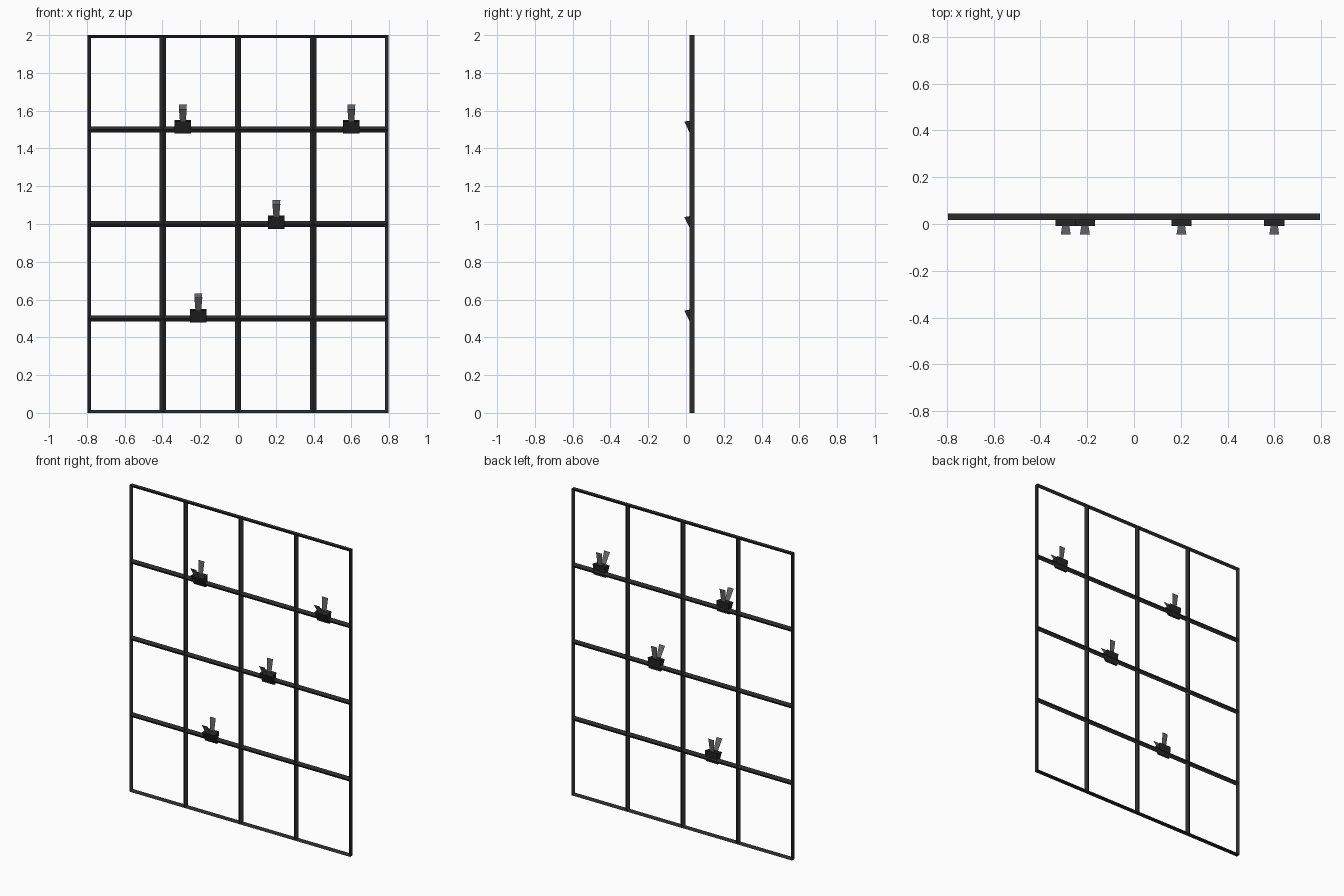
import bpy, bmesh

if "Cube" in bpy.data.objects:
    bpy.data.objects.remove(bpy.data.objects["Cube"])

def material(name, v):
    m = bpy.data.materials.new(name)
    m.diffuse_color = (v, v, v, 1)
    m.use_nodes = True
    m.node_tree.nodes["Principled BSDF"].inputs["Base Color"].default_value = m.diffuse_color
    return m

DARK = material("black_metal", 0.025)
BLACK = material("clip_black", 0.02)
GREY = material("grey_metal", 0.13)

def finish(bm, name, mat):
    bmesh.ops.remove_doubles(bm, verts=bm.verts, dist=1e-5)
    bmesh.ops.recalc_face_normals(bm, faces=bm.faces)
    me = bpy.data.meshes.new(name)
    bm.to_mesh(me)
    bm.free()
    me.materials.append(mat)
    ob = bpy.data.objects.new(name, me)
    bpy.context.collection.objects.link(ob)
    return ob

def quad(bm, *pts):
    bm.faces.new([bm.verts.new(p) for p in pts])

# Wire grid: diamond-section bars, made cell by cell
COLS, ROWS, CW, CH = 4, 4, 0.398, 0.5
YF, YM, YB, INSET = 0.018, 0.031, 0.044, 0.0165

def rect(x0, x1, z0, z1, y, i=0):
    return [(x0 + i, y, z0 + i), (x1 - i, y, z0 + i), (x1 - i, y, z1 - i), (x0 + i, y, z1 - i)]

def bridge(bm, a, b):
    for k in range(4):
        j = (k + 1) % 4
        quad(bm, a[k], a[j], b[j], b[k])

bm = bmesh.new()
for c in range(COLS):
    for r in range(ROWS):
        x0, z0 = (c - COLS / 2) * CW, r * CH
        box = (x0, x0 + CW, z0, z0 + CH)
        inner = rect(*box, YM, INSET)
        bridge(bm, rect(*box, YF), inner)
        bridge(bm, inner, rect(*box, YB))
# flat outer rim, split at the cell corners
for c in range(COLS):
    x0 = (c - COLS / 2) * CW
    for z in (0, ROWS * CH):
        quad(bm, (x0, YF, z), (x0 + CW, YF, z), (x0 + CW, YB, z), (x0, YB, z))
for r in range(ROWS):
    for x in (-COLS / 2 * CW, COLS / 2 * CW):
        quad(bm, (x, YF, r * CH), (x, YF, (r + 1) * CH), (x, YB, (r + 1) * CH), (x, YB, r * CH))
finish(bm, "wire_grid", DARK)

# Clips: wedge body and two thin flared handles
BODY = [(-0.009, 0.042), (0.044, 0.051), (0.034, -0.022), (0.022, -0.022)]
HANDLES = {"front": ((-0.006, 0.040), (-0.044, 0.110)),
           "rear": ((0.032, 0.046), (0.041, 0.132))}

def clip(n, x, z):
    bm = bmesh.new()
    f = bm.faces.new([bm.verts.new((x - 0.043, y, z + h)) for y, h in BODY])
    ext = bmesh.ops.extrude_face_region(bm, geom=[f])["geom"]
    bmesh.ops.translate(bm, vec=(0.086, 0, 0),
                        verts=[v for v in ext if isinstance(v, bmesh.types.BMVert)])
    finish(bm, f"clip_body_{n}", BLACK)
    for side, ((y0, h0), (y1, h1)) in HANDLES.items():
        bm = bmesh.new()
        quad(bm, (x - 0.015, y0, z + h0), (x + 0.015, y0, z + h0),
             (x + 0.021, y1, z + h1), (x - 0.021, y1, z + h1))
        finish(bm, f"clip_{side}_handle_{n}", GREY)

for n, (x, z) in enumerate([(-0.292, 1.5), (0.6, 1.5), (0.203, 0.995), (-0.21, 0.5)], 1):
    clip(n, x, z)
